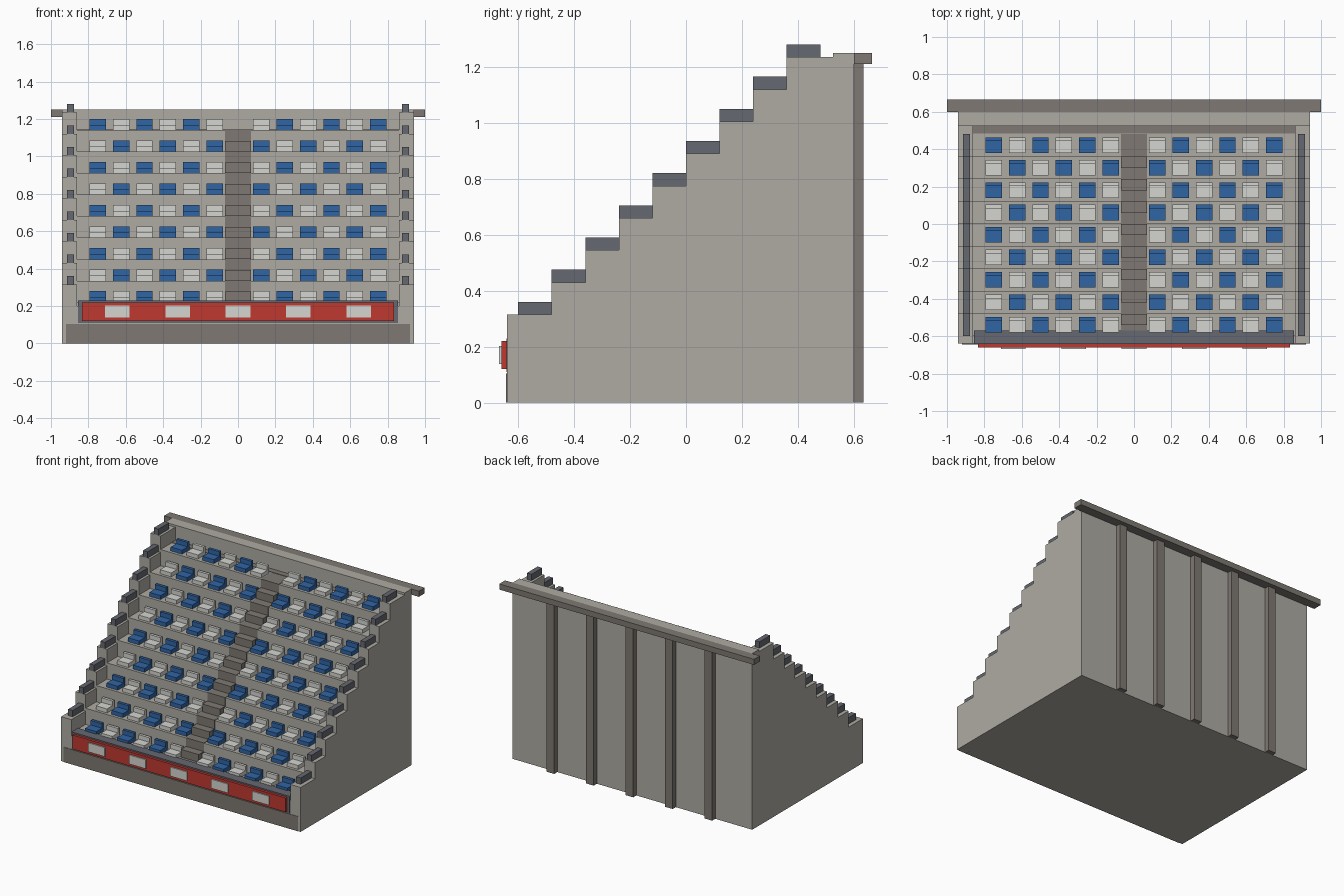
import bpy, bmesh

if "Cube" in bpy.data.objects:
    bpy.data.objects.remove(bpy.data.objects["Cube"])

ROWS, RUN, RISE = 9, 0.12, 0.115
Y0, TREAD0, WALL0 = -0.60, 0.22, 0.315


def material(name, rgb):
    m = bpy.data.materials.new(name)
    m.diffuse_color = (*rgb, 1)
    m.use_nodes = True
    m.node_tree.nodes["Principled BSDF"].inputs["Base Color"].default_value = m.diffuse_color
    return m


CONCRETE = material("light_concrete", (0.43, 0.41, 0.37))
DARK = material("dark_concrete", (0.21, 0.19, 0.17))
STEEL = material("steel_grey", (0.13, 0.14, 0.16))
BLUE = material("blue_plastic", (0.03, 0.13, 0.37))
WHITE = material("white_plastic", (0.66, 0.66, 0.63))
RED = material("red_panel", (0.52, 0.04, 0.03))


def finish(name, bm, mat):
    bmesh.ops.recalc_face_normals(bm, faces=bm.faces[:])
    mesh = bpy.data.meshes.new(name)
    bm.to_mesh(mesh)
    bm.free()
    mesh.materials.append(mat)
    ob = bpy.data.objects.new(name, mesh)
    bpy.context.collection.objects.link(ob)
    return ob


def boxes(name, spans, mat):
    """One object from boxes given as (x0, x1, y0, y1, z0, z1)."""
    bm = bmesh.new()
    for x0, x1, y0, y1, z0, z1 in spans:
        vs = bmesh.ops.create_cube(bm, size=1)["verts"]
        for v in vs:
            v.co.x = x1 if v.co.x > 0 else x0
            v.co.y = y1 if v.co.y > 0 else y0
            v.co.z = z1 if v.co.z > 0 else z0
    return finish(name, bm, mat)


def extrude_profile(name, pts, x0, x1, mat):
    """Extrude a (y, z) outline along x."""
    bm = bmesh.new()
    face = bm.faces.new([bm.verts.new((x0, y, z)) for y, z in pts])
    new = bmesh.ops.extrude_face_region(bm, geom=[face])["geom"]
    for v in new:
        if isinstance(v, bmesh.types.BMVert):
            v.co.x = x1
    return finish(name, bm, mat)


def stairs(z0, front, back):
    """Stepped outline, closed along the ground."""
    pts = [(front, 0)]
    for i in range(ROWS):
        z = z0 + i * RISE
        pts += [(front if i == 0 else Y0 + i * RUN, z),
                (back if i == ROWS - 1 else Y0 + (i + 1) * RUN, z)]
    return pts + [(back, 0)]


# Seating terraces and stepped side walls
extrude_profile("seating_terraces", stairs(TREAD0, Y0, 0.525), -0.86, 0.86, CONCRETE)
for side, a, b in (("left", -0.94, -0.86), ("right", 0.86, 0.94)):
    extrude_profile(side + "_side_wall", stairs(WALL0, -0.64, 0.525), a, b, CONCRETE)

# Rail blocks on top of the side walls
boxes("side_rail_blocks",
      [(s * 0.895 - 0.018, s * 0.895 + 0.018, Y0 + i * RUN, Y0 + (i + 1) * RUN,
        WALL0 + i * RISE, WALL0 + i * RISE + 0.045)
       for s in (-1, 1) for i in range(ROWS)], STEEL)

# Rear wall, pilasters, top beam and upper landing
boxes("rear_wall", [(-0.94, 0.94, 0.525, 0.60, 0, 1.25)], CONCRETE)
boxes("rear_pilasters", [(0.31 * k - 0.03, 0.31 * k + 0.03, 0.60, 0.635, 0, 1.21)
                         for k in range(-2, 3)], DARK)
boxes("rear_top_beam", [(-1, 1, 0.60, 0.665, 1.21, 1.25)], DARK)
boxes("upper_landing", [(-0.86, 0.86, 0.485, 0.525, 1.13, 1.143)], DARK)

# Central aisle with a half step in front of each riser
aisle = []
for i in range(ROWS):
    y, z = Y0 + i * RUN, TREAD0 + i * RISE
    aisle.append((-0.07, 0.07, y - 0.003, y + RUN, z - RISE, z + 0.003))
    if i < ROWS - 1:
        aisle.append((-0.07, 0.07, y + RUN / 2, y + RUN, z, z + RISE / 2))
boxes("aisle_steps", aisle, DARK)

# Seats in alternating colours, mirrored about the aisle
seats = {"blue_seats": (BLUE, []), "white_seats": (WHITE, [])}
for i in range(ROWS):
    y, z = Y0 + i * RUN, TREAD0 + i * RISE
    for k in range(6):
        key = "blue_seats" if (i + k) % 2 == 0 else "white_seats"
        for s in (-1, 1):
            x = s * (0.75 - 0.125 * k)
            seats[key][1].extend([
                (x - 0.044, x + 0.044, y + 0.02, y + 0.085, z, z + 0.028),
                (x - 0.044, x + 0.044, y + 0.083, y + 0.103, z, z + 0.06)])
for name, (mat, spans) in seats.items():
    boxes(name, spans, mat)

# Front plinth, parapet and banner with blank panels
boxes("front_wall", [(-0.86, 0.86, -0.638, -0.59, 0, 0.20)], CONCRETE)
boxes("front_plinth", [(-0.92, 0.92, -0.643, -0.60, 0, 0.105)], DARK)
boxes("front_parapet", [(-0.855, 0.855, -0.642, -0.57, 0.11, 0.23)], STEEL)
boxes("front_banner", [(-0.835, 0.835, -0.66, -0.64, 0.12, 0.22)], RED)
boxes("banner_panels", [(0.3225 * k - 0.066, 0.3225 * k + 0.066, -0.668, -0.655, 0.138, 0.202)
                        for k in range(-2, 3)], WHITE)
